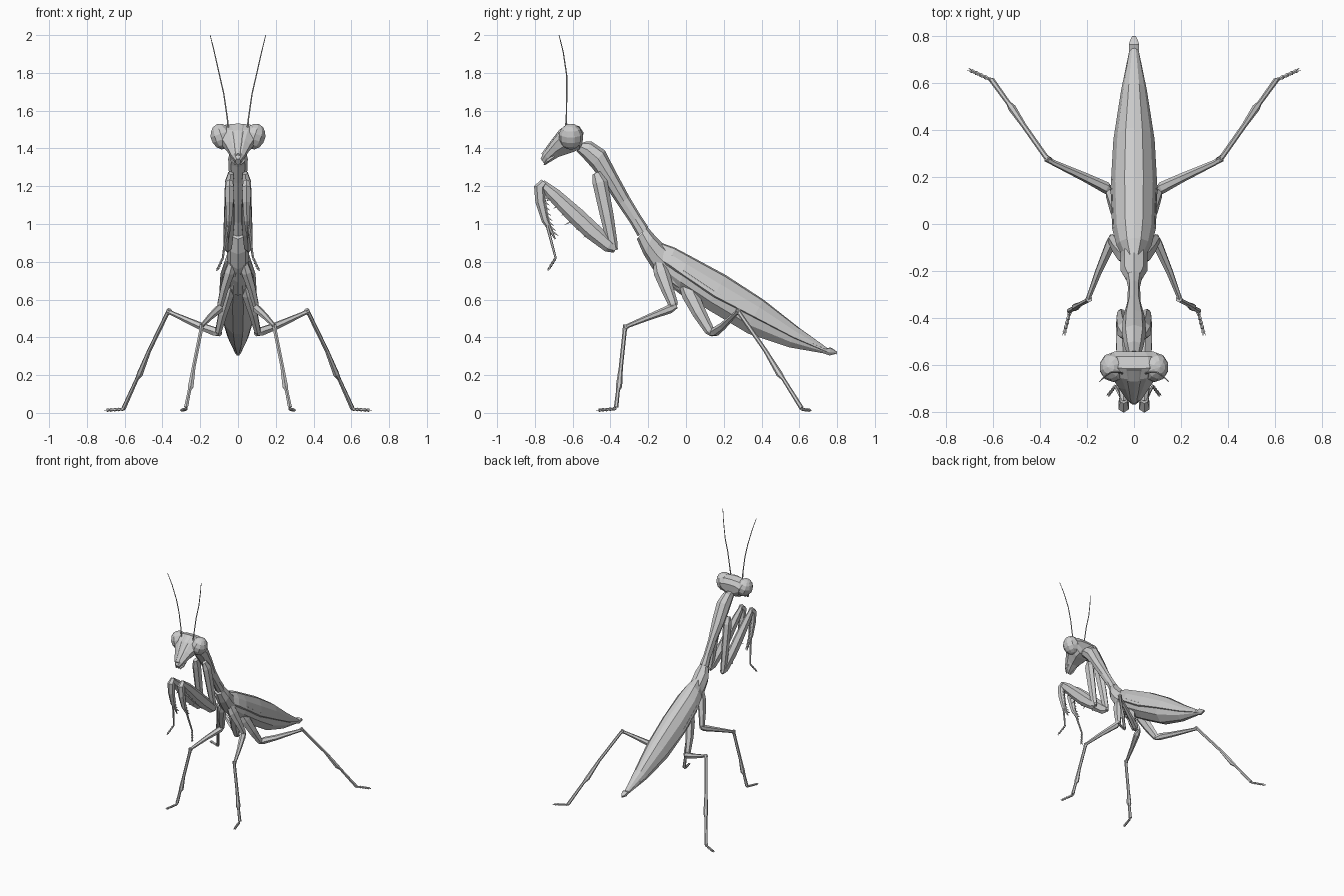
import bpy, bmesh, math
from mathutils import Vector as V


def skin(name, rings):
    """Flat-faced skin over a row of equal rings, capped at both ends."""
    bm = bmesh.new()
    rows = [[bm.verts.new(p) for p in r] for r in rings]
    n = len(rows[0])
    for a, b in zip(rows, rows[1:]):
        for i in range(n):
            bm.faces.new((a[i], a[(i + 1) % n], b[(i + 1) % n], b[i]))
    bm.faces.new(rows[0])
    bm.faces.new(rows[-1])
    bmesh.ops.recalc_face_normals(bm, faces=bm.faces)
    me = bpy.data.meshes.new(name)
    bm.to_mesh(me)
    bm.free()
    ob = bpy.data.objects.new(name, me)
    bpy.context.collection.objects.link(ob)
    return ob


OVAL = [(math.sin(math.tau * i / 8), .5 + .5 * math.cos(math.tau * i / 8)) for i in range(8)]
KEEL = [(.5, 1), (1, .9), (.85, .4), (.3, .03), (-.3, .03), (-.85, .4), (-1, .9), (-.5, 1)]
ROOF = [(0, 1), (.4, .93), (.8, .55), (1, 0), (.8, -.1), (-.8, -.1), (-1, 0), (-.8, .55), (-.4, .93)]
MASK = [(0, 1), (.55, .98), (1, .75), (.9, .35), (.4, 0), (-.4, 0), (-.9, .35), (-1, .75), (-.55, .98)]


def body(name, sections, shape=OVAL):
    """Each section: top y, top z, bottom y, bottom z, half width."""
    rings = []
    for ty, tz, by, bz, w in sections:
        rings.append([(u * w, by + (ty - by) * v, bz + (tz - bz) * v) for u, v in shape])
    return skin(name, rings)


def limb(name, pts, radii, sides=6, flat=1.0):
    """Tapered tube along a path; flat narrows it sideways."""
    pts = [V(p) for p in pts]
    rings = []
    for i, (p, r) in enumerate(zip(pts, radii)):
        d = (pts[min(i + 1, len(pts) - 1)] - pts[max(i - 1, 0)]).normalized()
        side = V((1, 0, 0))
        side = (side - d * side.dot(d)).normalized()
        up = d.cross(side)
        rings.append([p + side * math.cos(a) * r * flat + up * math.sin(a) * r
                      for a in [math.tau * (k + .5) / sides for k in range(sides)]])
    return skin(name, rings)


def foot(name, a, b, r=.008, beads=5):
    """Beaded foot with two small claws."""
    a, b = V(a), V(b)
    pts, rad = [], []
    for i in range(beads):
        pts += [a.lerp(b, i / beads), a.lerp(b, (i + .8) / beads)]
        rad += [r * .6, r]
    limb(name, pts, rad)
    d = (b - a).normalized()
    out = d.cross(V((0, 0, 1))).normalized()
    for s in (-1, 1):
        tip = b + d * .012 + out * s * .006
        limb(name + "_claw", [b - d * .015, tip], [.005, .001], 4)


# body
body("neck_shield", [
    (-.54, 1.435, -.58, 1.385, .028), (-.50, 1.437, -.545, 1.35, .04),
    (-.43, 1.39, -.50, 1.30, .052), (-.365, 1.265, -.435, 1.215, .047),
    (-.30, 1.145, -.36, 1.10, .028), (-.24, 1.045, -.295, 1.005, .026),
    (-.20, .985, -.255, .935, .035)])
body("thorax", [
    (-.205, .985, -.26, .92, .036), (-.17, .945, -.225, .84, .058),
    (-.125, .90, -.175, .76, .058), (-.05, .84, -.11, .69, .055),
    (.05, .77, -.02, .62, .06)])
body("abdomen", [
    (-.125, .835, -.15, .735, .042), (-.01, .765, -.04, .645, .088),
    (.155, .655, .12, .54, .095), (.355, .535, .33, .415, .083),
    (.57, .42, .545, .345, .052), (.74, .34, .725, .315, .02),
    (.765, .347, .76, .303, .022), (.785, .335, .78, .308, .016), (.80, .323, .797, .313, .008)], KEEL)
body("folded_wings", [
    (-.13, .90, -.15, .82, .042), (-.06, .875, -.09, .785, .075),
    (.015, .835, -.02, .735, .093), (.21, .73, .15, .62, .1),
    (.41, .60, .36, .51, .088), (.6, .45, .57, .40, .055), (.757, .337, .75, .322, .018)], ROOF)

# head: broad wedge narrowing to the mouth
body("head", [
    (-.543, 1.485, -.548, 1.425, .085), (-.565, 1.518, -.565, 1.395, .108),
    (-.615, 1.53, -.60, 1.38, .118), (-.66, 1.50, -.63, 1.37, .096),
    (-.705, 1.445, -.675, 1.355, .066), (-.755, 1.375, -.72, 1.328, .034),
    (-.77, 1.345, -.745, 1.313, .014)], MASK)
body("face_plate", [
    (-.625, 1.532, -.60, 1.50, .062), (-.672, 1.497, -.65, 1.46, .052),
    (-.718, 1.437, -.70, 1.40, .038), (-.765, 1.373, -.75, 1.345, .018)], ROOF)

for s, tag in ((-1, "left"), (1, "right")):
    def m(*pts):
        return [(x * s, y, z) for x, y, z in pts]

    # eyes, antennae, mouthparts
    bpy.ops.mesh.primitive_uv_sphere_add(segments=10, ring_count=7, radius=1,
                                         location=(.087 * s, -.61, 1.463), rotation=(0, s * .35, 0))
    eye = bpy.context.object
    eye.name = tag + "_eye"
    eye.scale = (.06, .064, .07)
    limb(tag + "_antenna", m((.05, -.637, 1.50), (.056, -.633, 1.56), (.075, -.632, 1.69),
                             (.098, -.632, 1.79), (.125, -.65, 1.91), (.147, -.672, 2.0)),
         [.006, .004, .0038, .0035, .003, .002], 5)
    limb(tag + "_palp", m((.03, -.70, 1.36), (.032, -.735, 1.335), (.015, -.75, 1.315)), [.01, .008, .004], 5)
    limb(tag + "_tail_feeler", m((.008, .765, .33), (.004, .80, .31)), [.008, .002], 4)

    # grasping foreleg
    limb(tag + "_fore_coxa", m((.038, -.475, 1.27), (.045, -.455, 1.22), (.052, -.42, 1.05),
                               (.056, -.39, .895), (.056, -.378, .86)), [.022, .040, .036, .028, .018], 6, .7)
    fem = m((.054, -.372, .868), (.054, -.405, .885), (.05, -.50, .965), (.047, -.58, 1.04),
            (.045, -.70, 1.155), (.044, -.765, 1.215))
    limb(tag + "_fore_femur", fem, [.022, .038, .047, .047, .037, .022], 6, .65)
    tib = m((.044, -.75, 1.222), (.044, -.775, 1.195), (.045, -.77, 1.12),
            (.047, -.745, 1.02), (.05, -.692, .92))
    limb(tag + "_fore_tibia", tib, [.02, .03, .028, .02, .003], 6, .85)
    limb(tag + "_fore_shank", m((.056, -.735, .99), (.08, -.69, .82)), [.008, .006], 5)
    foot(tag + "_fore_foot", *m((.08, -.69, .82), (.108, -.728, .76)), r=.008, beads=4)
    for i in range(8):                                  # comb of tibia spines
        t = i / 7
        p = V((.048 * s, -.758 + .05 * t * t, 1.15 - .19 * t))
        limb(tag + "_tibia_spine", [p, p + V((0, .034, -.024))], [.009, .001], 4)
    for i in range(6):                                  # femur spines
        p = V(fem[2]).lerp(V(fem[4]), i / 5) + V((0, -.018, -.022))
        length = .055 if i == 2 else .028
        limb(tag + "_femur_spine", [p, p + V((.15 * s, -.85, -.45)) * length], [.007, .001], 4)

    # middle leg
    limb(tag + "_mid_coxa", m((.03, -.145, .80), (.045, -.13, .745), (.072, -.10, .66),
                              (.093, -.068, .575), (.093, -.065, .55)), [.03, .042, .034, .026, .014], 6, .7)
    limb(tag + "_mid_femur", m((.092, -.05, .565), (.10, -.085, .55), (.15, -.20, .505),
                               (.19, -.305, .462), (.195, -.325, .45)), [.012, .023, .016, .011, .014])
    limb(tag + "_mid_tibia", m((.192, -.32, .465), (.197, -.325, .43), (.235, -.345, .24), (.25, -.355, .14),
                               (.257, -.36, .12), (.275, -.37, .03)), [.014, .011, .011, .017, .010, .012])
    foot(tag + "_mid_foot", *m((.272, -.37, .022), (.297, -.465, .014)), r=.010)

    # hind leg
    limb(tag + "_hind_coxa", m((.035, -.01, .69), (.05, .02, .63), (.08, .07, .53),
                               (.103, .125, .435), (.105, .14, .415)), [.03, .044, .037, .026, .014], 6, .7)
    limb(tag + "_hind_femur", m((.095, .13, .418), (.12, .155, .43), (.20, .195, .46),
                                (.345, .262, .525), (.375, .28, .54)), [.014, .025, .020, .012, .014])
    limb(tag + "_hind_tibia", m((.36, .272, .545), (.375, .285, .525), (.47, .42, .33), (.52, .495, .205),
                                (.535, .515, .18), (.605, .612, .025)), [.014, .011, .011, .017, .010, .012])
    foot(tag + "_hind_foot", *m((.60, .61, .02), (.697, .655, .014)), r=.010)
